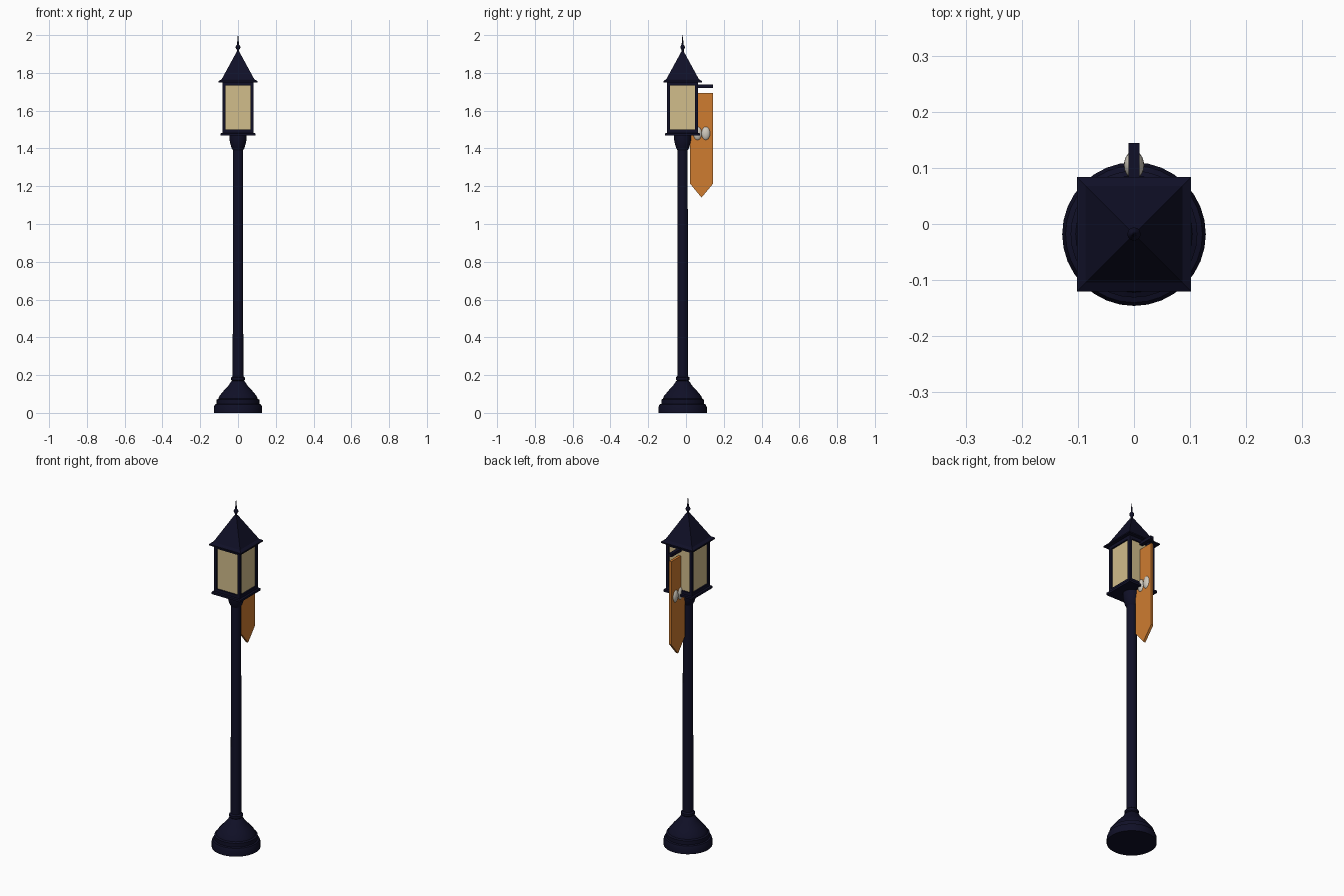
import bpy, bmesh, math
from mathutils import Vector

old = bpy.data.objects.get("Cube")
if old:
    bpy.data.objects.remove(old, do_unlink=True)

CY = -0.018  # post axis


def material(name, rgb):
    m = bpy.data.materials.new(name)
    m.use_nodes = True
    m.diffuse_color = (*rgb, 1)
    m.node_tree.nodes["Principled BSDF"].inputs["Base Color"].default_value = (*rgb, 1)
    return m


iron = material("dark navy iron", (0.005, 0.005, 0.02))
glass = material("warm cream glass", (0.64, 0.51, 0.26))
cloth = material("orange cloth", (0.62, 0.2, 0.03))
silver = material("pale silver", (0.64, 0.6, 0.52))


def finish(name, bm, mat, smooth=False):
    bmesh.ops.recalc_face_normals(bm, faces=bm.faces)
    me = bpy.data.meshes.new(name)
    bm.to_mesh(me)
    bm.free()
    me.materials.append(mat)
    ob = bpy.data.objects.new(name, me)
    bpy.context.collection.objects.link(ob)
    if smooth:
        bpy.ops.object.select_all(action='DESELECT')
        ob.select_set(True)
        bpy.context.view_layer.objects.active = ob
        bpy.ops.object.shade_smooth_by_angle(angle=math.radians(35))
    return ob


def lathe(name, profile, mat, sides=32, turn=0.0, smooth=True):
    """Stack rings of (radius, height) around the post axis and cap both ends."""
    bm = bmesh.new()
    rings = []
    for r, z in profile:
        angles = [turn + 2 * math.pi * i / sides for i in range(sides)]
        rings.append([bm.verts.new((r * math.cos(a), CY + r * math.sin(a), z)) for a in angles])
    for low, high in zip(rings, rings[1:]):
        for i in range(sides):
            j = (i + 1) % sides
            bm.faces.new((low[i], low[j], high[j], high[i]))
    bm.faces.new(rings[0])
    bm.faces.new(rings[-1])
    return finish(name, bm, mat, smooth)


def square(name, profile, mat):
    """Four-sided lathe whose radii are half-widths."""
    return lathe(name, [(h * math.sqrt(2), z) for h, z in profile], mat, 4, math.pi / 4, False)


def box(name, centre, size, mat):
    bm = bmesh.new()
    bmesh.ops.create_cube(bm, size=1)
    for v in bm.verts:
        v.co = Vector(centre) + v.co * Vector(size)
    return finish(name, bm, mat)


# Round foot and post
lathe("foot", [(0.128, 0), (0.128, 0.03), (0.122, 0.045), (0.113, 0.048), (0.113, 0.07),
               (0.104, 0.075), (0.098, 0.09), (0.075, 0.118), (0.05, 0.145), (0.037, 0.165),
               (0.028, 0.172)], iron)
lathe("post_collar", [(0.028, 0.168), (0.036, 0.175), (0.036, 0.188), (0.028, 0.195)], iron)
lathe("post", [(0.028, 0.16), (0.027, 1.41)], iron)
lathe("post_capital", [(0.027, 1.39), (0.034, 1.402), (0.042, 1.43), (0.046, 1.45), (0.046, 1.47)], iron)

# Lantern body
square("lantern_tray", [(0.092, 1.468), (0.092, 1.48), (0.082, 1.482), (0.082, 1.499)], iron)
square("lantern_glass", [(0.074, 1.49), (0.074, 1.74)], glass)
square("lantern_head", [(0.082, 1.732), (0.082, 1.756)], iron)
for sx, side in ((-1, "right"), (1, "left")):
    for sy, end in ((-1, "front"), (1, "back")):
        box(f"lantern_corner_{end}_{side}", (sx * 0.074, CY + sy * 0.074, 1.615),
            (0.016, 0.016, 0.26), iron)

# Roof and finial
square("roof", [(0.102, 1.75), (0.102, 1.757), (0.086, 1.767), (0.007, 1.912)], iron)
lathe("finial", [(0.007, 1.905), (0.006, 1.922), (0.012, 1.932), (0.012, 1.94), (0.005, 1.95),
                 (0.004, 1.965), (0.001, 2.0)], iron, 12)

# Banner arm and pointed banner
box("banner_arm", (0, 0.09, 1.729), (0.02, 0.108, 0.017), iron)
bm = bmesh.new()
outline = [(0.021, 1.694), (0.021, 1.214), (0.082, 1.14), (0.144, 1.214), (0.144, 1.694)]
face = bm.faces.new([bm.verts.new((-0.007, y, z)) for y, z in outline])
extruded = bmesh.ops.extrude_face_region(bm, geom=[face])["geom"]
bmesh.ops.translate(bm, vec=(0.014, 0, 0),
                    verts=[g for g in extruded if isinstance(g, bmesh.types.BMVert)])
finish("banner", bm, cloth)

# Oval medallions bulging from both banner faces
for name, y in (("inner", 0.061), ("outer", 0.105)):
    bm = bmesh.new()
    bmesh.ops.create_uvsphere(bm, u_segments=20, v_segments=12, radius=1)
    for v in bm.verts:
        v.co = Vector((v.co.x * 0.018, y + v.co.y * 0.025, 1.48 + v.co.z * 0.038))
    finish(f"banner_medallion_{name}", bm, silver, True)
